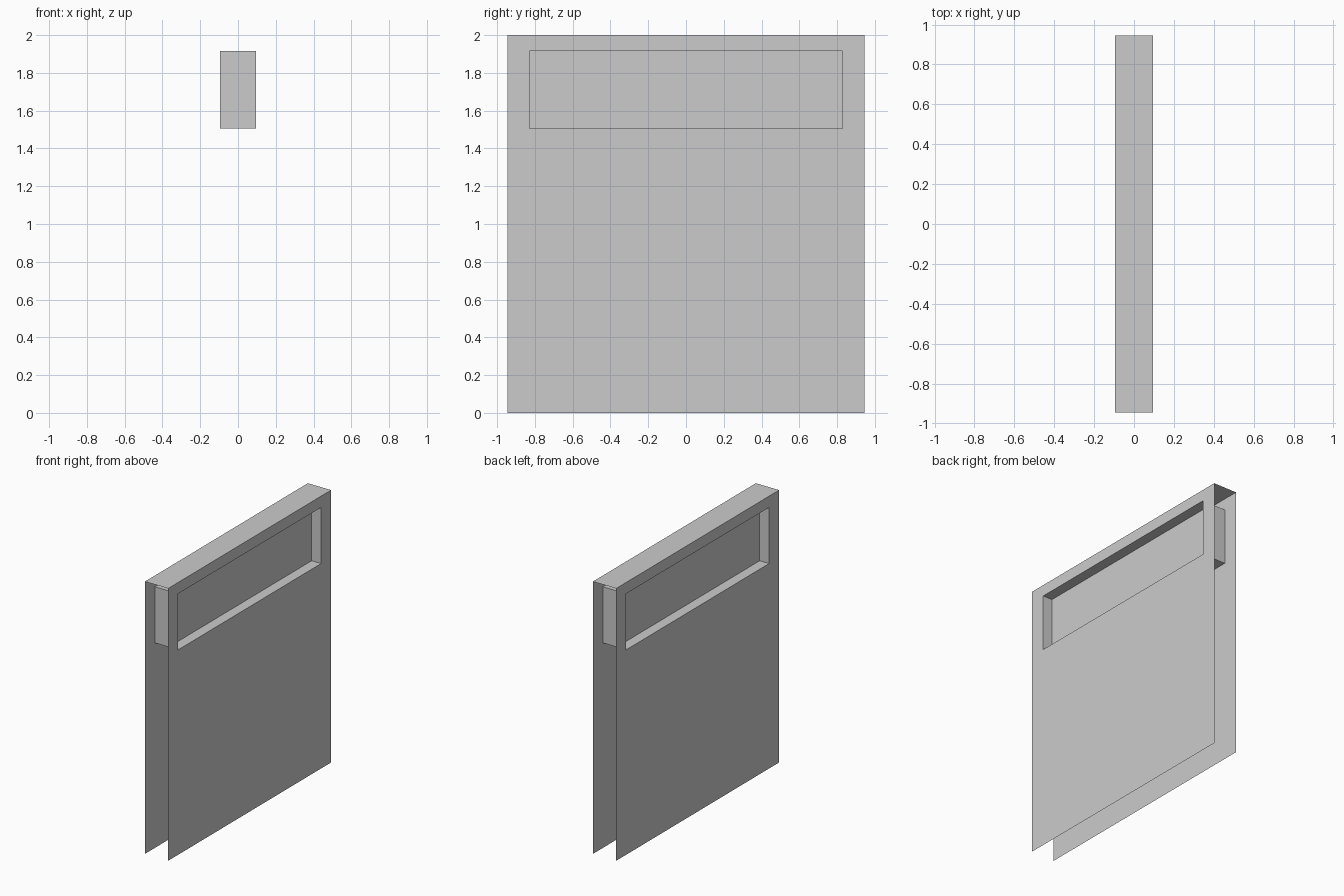
import bpy, bmesh

if "Cube" in bpy.data.objects:
    bpy.data.objects.remove(bpy.data.objects["Cube"])

X, Y, H = 0.0945, 0.945, 2.0           # half thickness, half width, height
WY, Z0, Z1 = 0.829, 1.505, 1.917       # window half width, bottom, top
PX = 0.018                             # offset of the recessed panel


def loop(bm, x, y, z0, z1):
    """Rectangle of vertices in the plane at x."""
    return [bm.verts.new((x, s * y, z)) for s, z in ((-1, z0), (1, z0), (1, z1), (-1, z1))]


def bridge(bm, a, b):
    for i in range(4):
        j = (i + 1) % 4
        bm.faces.new((a[i], a[j], b[j], b[i]))


def finish(bm, name):
    """Make an object and mirror it to the other side in x."""
    mesh = bpy.data.meshes.new(name)
    bm.to_mesh(mesh)
    bm.free()
    ob = bpy.data.objects.new(name, mesh)
    bpy.context.collection.objects.link(ob)
    mod = ob.modifiers.new("Mirror", 'MIRROR')
    mod.use_axis = (True, False, False)
    mod.merge_threshold = 0.0001


# Thin outer sheets with a window opening
bm = bmesh.new()
outer = loop(bm, X, Y, 0, H)
bridge(bm, outer, loop(bm, X, WY, Z0, Z1))
# Cap joining the sheets along the top, open ends and underside
mid = [bm.verts.new((0, s * Y, H)) for s in (-1, 1)]
bm.faces.new((outer[3], outer[2], mid[1], mid[0]))
finish(bm, "outer_shell")

# Walls around the window, running through the shell
bm = bmesh.new()
a = loop(bm, X, WY, Z0, Z1)
b = loop(bm, PX, WY, Z0, Z1)
c = loop(bm, 0, WY, Z0, Z1)
bridge(bm, a, b)
bridge(bm, b, c)
finish(bm, "window_walls")

# Recessed panels closing the window on both sides
bm = bmesh.new()
bm.faces.new(loop(bm, PX, WY, Z0, Z1))
finish(bm, "window_panel")
